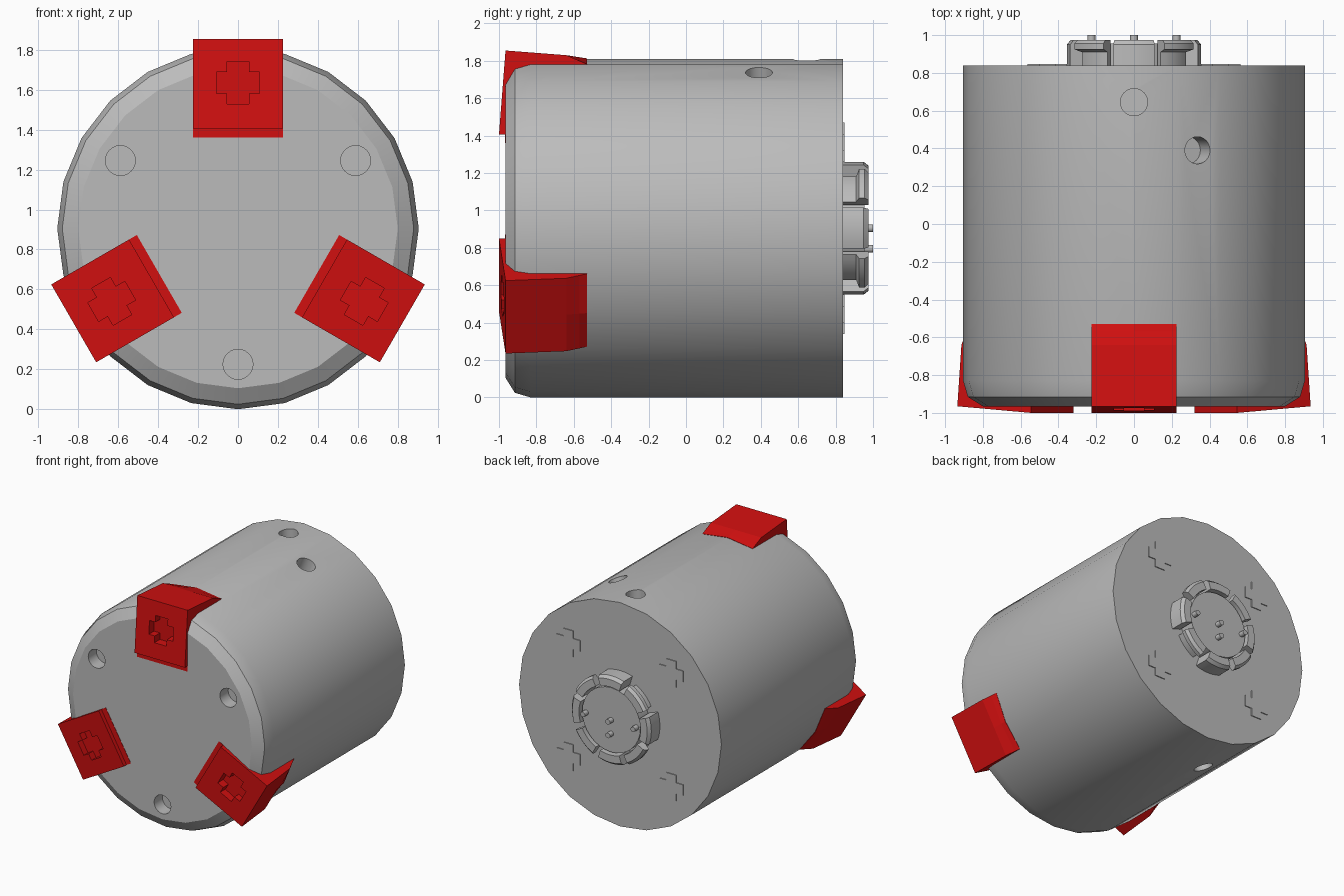
import bpy, bmesh
from math import sin, cos, pi, radians
from mathutils import Matrix, Vector

if "Cube" in bpy.data.objects:
    bpy.data.objects.remove(bpy.data.objects["Cube"], do_unlink=True)

AXIS_Z = 0.905
R = 0.905


def material(name, color):
    m = bpy.data.materials.new(name)
    m.use_nodes = True
    m.diffuse_color = color
    m.node_tree.nodes["Principled BSDF"].inputs["Base Color"].default_value = color
    return m


GREY = material("light grey", (0.5, 0.5, 0.5, 1))
RED = material("red", (0.64, 0.005, 0.005, 1))


def loft(name, rings, mat, turn=0.0):
    """Skin rings of points, cap both ends, turn about the body axis."""
    bm = bmesh.new()
    loops = [[bm.verts.new(p) for p in ring] for ring in rings]
    n = len(loops[0])
    for a, b in zip(loops, loops[1:]):
        for i in range(n):
            j = (i + 1) % n
            bm.faces.new((a[i], a[j], b[j], b[i]))
    bm.faces.new(loops[0])
    bm.faces.new(loops[-1])
    bmesh.ops.recalc_face_normals(bm, faces=bm.faces)
    place = Matrix.Translation((0, 0, AXIS_Z)) @ Matrix.Rotation(turn, 4, 'Y')
    bmesh.ops.transform(bm, matrix=place, verts=bm.verts)
    mesh = bpy.data.meshes.new(name)
    bm.to_mesh(mesh)
    bm.free()
    mesh.materials.append(mat)
    ob = bpy.data.objects.new(name, mesh)
    bpy.context.collection.objects.link(ob)
    return ob


def circle(r, n, cx=0.0, cz=0.0):
    return [(cx + r * sin(2 * pi * i / n), cz + r * cos(2 * pi * i / n)) for i in range(n)]


def cross(size, arm, cx=0.0, cz=0.0):
    quarter = [(arm, size), (arm, arm), (size, arm)]
    pts = []
    for k in range(4):
        c, s = round(cos(k * pi / 2)), round(sin(k * pi / 2))
        pts += [(cx + x * c + z * s, cz - x * s + z * c) for x, z in quarter]
    return pts


def prism(name, outline, y0, y1, mat, turn=0.0):
    return loft(name, [[(x, y, z) for x, z in outline] for y in (y0, y1)], mat, turn)


def select(ob):
    bpy.ops.object.select_all(action='DESELECT')
    ob.select_set(True)
    bpy.context.view_layer.objects.active = ob


def carve(ob, cutters):
    select(ob)
    for c in cutters:
        mod = ob.modifiers.new("cut", 'BOOLEAN')
        mod.operation = 'DIFFERENCE'
        mod.solver = 'EXACT'
        mod.object = c
        bpy.ops.object.modifier_apply(modifier=mod.name)
        bpy.data.objects.remove(c, do_unlink=True)


def smooth(ob):
    select(ob)
    bpy.ops.object.shade_smooth_by_angle(angle=radians(30))


# Drum body with a rounded front rim
profile = [(0.80, -0.965), (0.88, -0.915), (R, -0.83), (R, 0.84)]
body = loft("body", [[(x, y, z) for x, z in circle(r, 24)] for r, y in profile], GREY)

# Front holes, side holes and the pockets behind the foot sockets
THIRDS = [0, 2 * pi / 3, 4 * pi / 3]
cutters = []
for t in THIRDS:
    cutters.append(prism("hole_cutter", circle(0.075, 24, 0, -0.68), -1.1, -0.86, GREY, t))
    cutters.append(prism("pocket_cutter", cross(0.12, 0.065, 0, 0.73), -1.1, -0.9, GREY, t))
for y, deg in [(0.645, 0), (0.39, 22), (0.39, 202)]:
    rings = [[(x, y + v, z) for x, v in circle(0.072, 24)] for z in (0.76, 1.1)]
    cutters.append(loft("side_hole_cutter", rings, GREY, radians(deg)))
carve(body, cutters)
smooth(body)

# Three wedge feet wrapping the front rim, each with a cross socket
W = 0.225
shell = [(-0.967, 0.455), (-0.967, 0.50), (-1.0, 0.50), (-0.965, 0.95), (-0.64, 0.925)]
inside = [(-0.53, 0.70), (-0.85, 0.455)]
side = shell + [(-0.57, 0.895), (-0.53, 0.877)] + inside
middle = shell + [(-0.57, 0.914), (-0.53, 0.908)] + inside
for name, t in zip(("top_foot", "left_foot", "right_foot"), THIRDS):
    rings = [[(x, y, z) for y, z in p] for x, p in ((-W, side), (0, middle), (W, side))]
    foot = loft(name, rings, RED, t)
    carve(foot, [prism("socket_cutter", cross(0.107, 0.054, 0, 0.73), -1.1, -0.92, RED, t)])

# Raised crosses on the back
for sx in (-1, 1):
    for sz in (-1, 1):
        prism("back_cross", cross(0.105, 0.044, sx * 0.46, sz * 0.46), 0.83, 0.847, GREY)


# Coupling: eight claws, alternately solid and hooked
def claw_ring(outer, inner, y):
    steps = [radians(-18 + 6 * i) for i in range(7)]
    arc = [(outer * sin(a), y, outer * cos(a)) for a in steps]
    return arc + [(inner * sin(a), y, inner * cos(a)) for a in reversed(steps)]


solid = [(0.355, 0.83), (0.355, 0.95), (0.335, 0.975)]
hooked = [(0.31, 0.83), (0.31, 0.91), (0.355, 0.925), (0.355, 0.955), (0.335, 0.975)]
for k in range(8):
    shape = hooked if k % 2 else solid
    claw = loft("hooked_claw" if k % 2 else "solid_claw",
                [claw_ring(r, 0.275, y) for r, y in shape], GREY, k * pi / 4)
    smooth(claw)

# Coupling core and contact pins
smooth(prism("coupling_core", circle(0.26, 32), 0.83, 0.955, GREY))
for x, z in [(0, 0), (0.225, 0), (-0.225, 0), (0, -0.11)]:
    smooth(prism("contact_pin", circle(0.021, 16, x, z), 0.94, 1.0, GREY))
